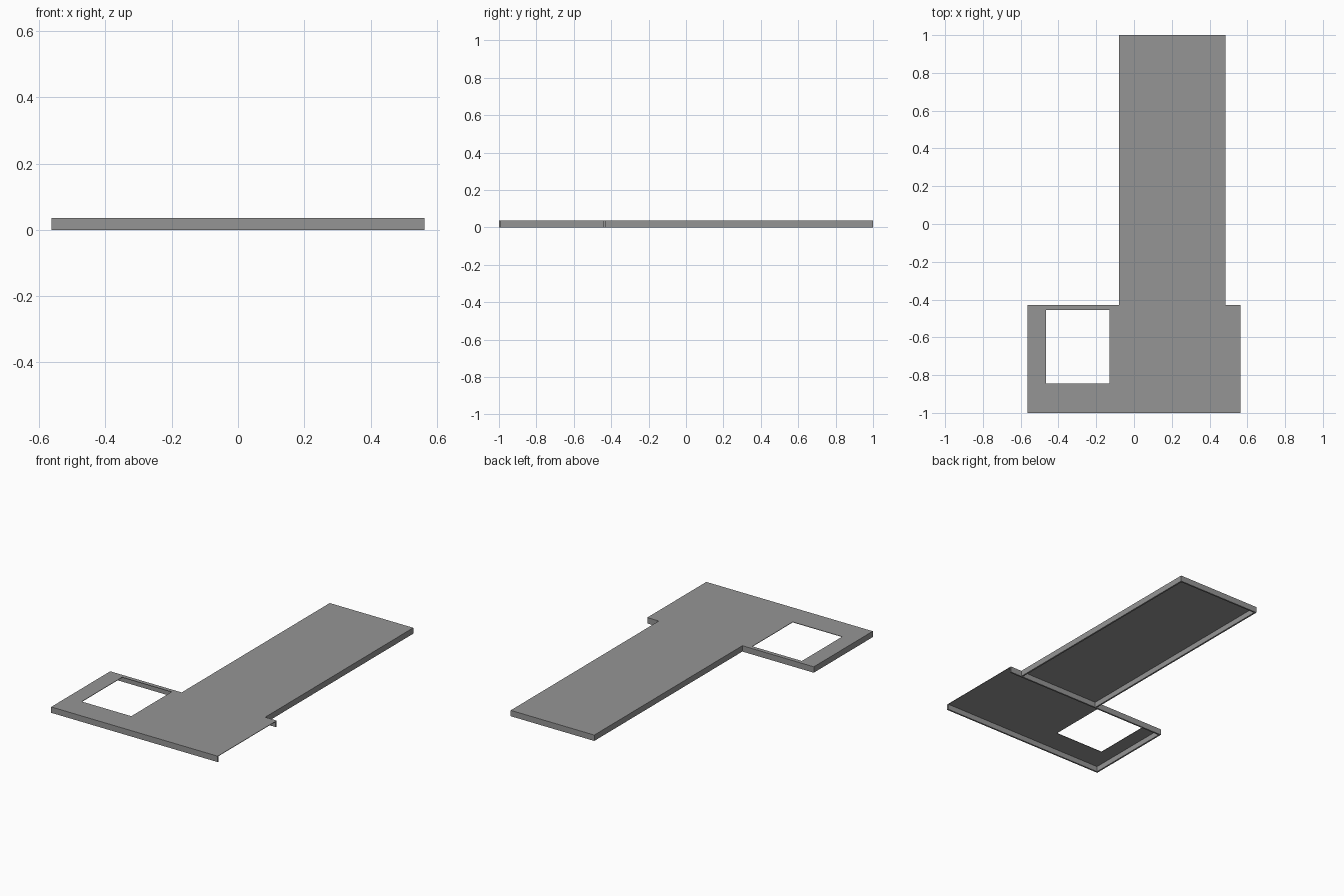
import bpy

# Remove the default cube
cube = bpy.data.objects.get("Cube")
if cube:
    bpy.data.objects.remove(cube, do_unlink=True)

grey = bpy.data.materials.new("roof grey")
grey.use_nodes = True
COLOUR = (0.3, 0.3, 0.3, 1)
grey.diffuse_color = COLOUR
grey.node_tree.nodes["Principled BSDF"].inputs["Base Color"].default_value = COLOUR

HEIGHT, SHEET, BOARD = 0.036, 0.003, 0.01
LEFT, RIGHT, FRONT, STEP, BACK = 0.563, -0.563, -1.0, -0.43, 1.0
ARM_LEFT, ARM_RIGHT = 0.485, -0.08


def box(name, x0, x1, y0, y1, z0, z1):
    """Axis-aligned box between two corners."""
    bpy.ops.mesh.primitive_cube_add(
        size=1, location=((x0 + x1) / 2, (y0 + y1) / 2, (z0 + z1) / 2))
    ob = bpy.context.object
    ob.name = name
    ob.scale = (x1 - x0, y1 - y0, z1 - z0)
    bpy.ops.object.transform_apply(location=False, rotation=False, scale=True)
    ob.data.materials.append(grey)
    return ob


# Thin roof sheet: T-shaped outline with a rectangular opening
def sheet(name, x0, x1, y0, y1):
    return box(name, x0, x1, y0, y1, HEIGHT - SHEET, HEIGHT)


HOLE_L, HOLE_R, HOLE_F, HOLE_B = -0.13, -0.465, -0.845, -0.455
sheet("rear_roof_sheet", ARM_RIGHT, ARM_LEFT, STEP, BACK)
sheet("front_roof_sheet", HOLE_L, LEFT, FRONT, STEP)
sheet("opening_side_strip", RIGHT, HOLE_R, FRONT, STEP)
sheet("opening_front_strip", HOLE_R, HOLE_L, FRONT, HOLE_F)
sheet("opening_back_strip", HOLE_R, HOLE_L, HOLE_B, STEP)


# Edge boards hanging below the sheet; the left end of the front part is open
def board(name, x0, x1, y0, y1):
    return box(name, x0, x1, y0, y1, 0, HEIGHT)


board("front_fascia", RIGHT, LEFT, FRONT, FRONT + BOARD)
board("right_fascia", RIGHT, RIGHT + BOARD, FRONT + BOARD, STEP - BOARD)
board("step_fascia", RIGHT, LEFT, STEP - BOARD, STEP)
board("rear_right_fascia", ARM_RIGHT, ARM_RIGHT + BOARD, STEP, BACK - BOARD)
board("rear_left_fascia", ARM_LEFT - BOARD, ARM_LEFT, STEP, BACK - BOARD)
board("back_fascia", ARM_RIGHT, ARM_LEFT, BACK - BOARD, BACK)
